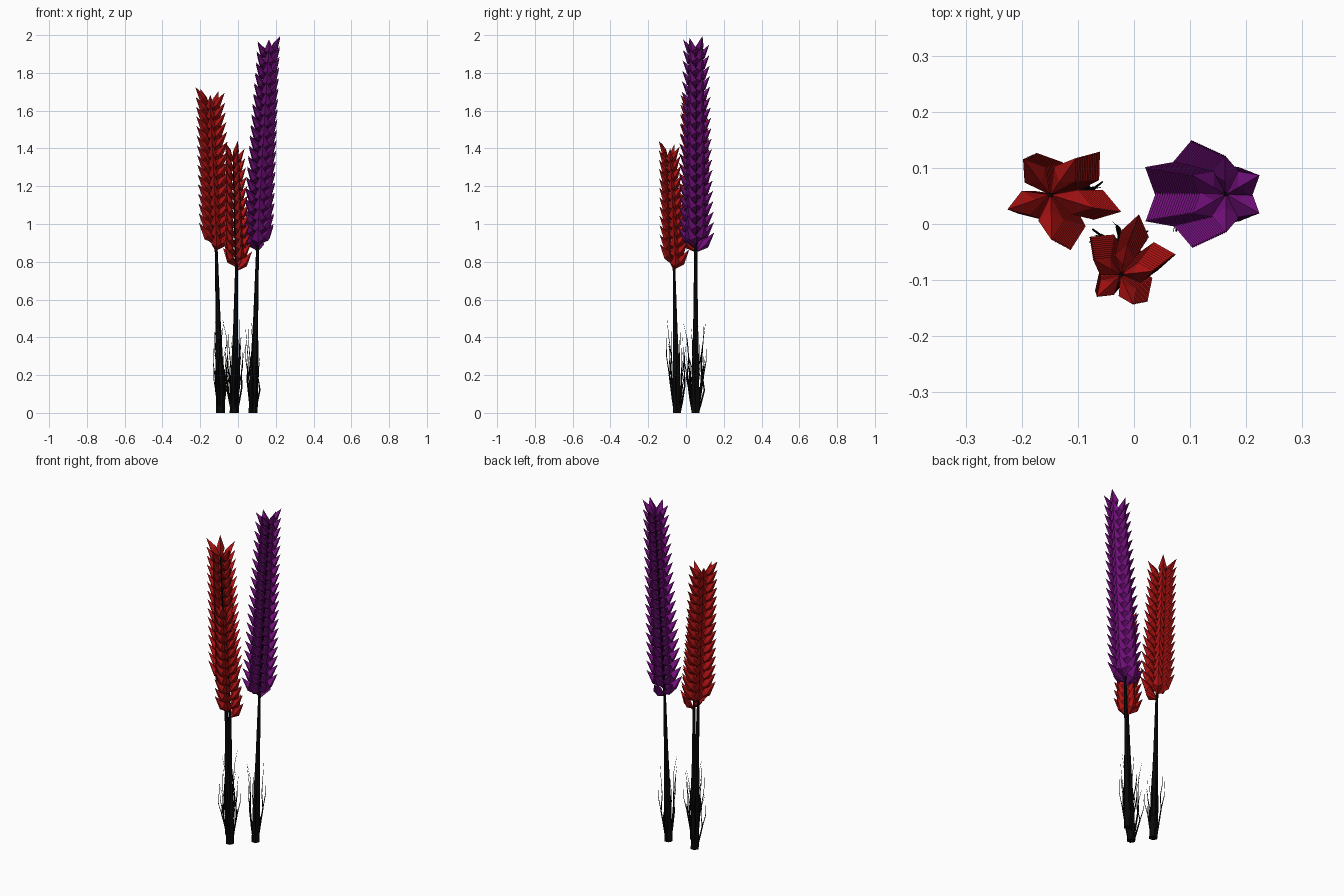
import bpy, bmesh, math, random
from mathutils import Vector

random.seed(4)
if "Cube" in bpy.data.objects:
    bpy.data.objects.remove(bpy.data.objects["Cube"])


def material(name, rgb):
    m = bpy.data.materials.new(name)
    m.use_nodes = True
    m.diffuse_color = (*rgb, 1)
    m.node_tree.nodes["Principled BSDF"].inputs["Base Color"].default_value = (*rgb, 1)
    return m


RED = material("deep red", (0.42, 0.006, 0.006))
PURPLE = material("purple", (0.17, 0.005, 0.2))
BLACK = material("black stem", (0.003, 0.003, 0.003))


def finish(name, bm, mat):
    bmesh.ops.recalc_face_normals(bm, faces=bm.faces)
    mesh = bpy.data.meshes.new(name)
    bm.to_mesh(mesh)
    bm.free()
    mesh.materials.append(mat)
    bpy.context.collection.objects.link(bpy.data.objects.new(name, mesh))


def tube(bm, points, radii, sides):
    """Tapered upright tube through the points."""
    rings = []
    for p, r in zip(points, radii):
        turn = [math.tau * k / sides for k in range(sides)]
        rings.append([bm.verts.new(p + Vector((r * math.cos(a), r * math.sin(a), 0))) for a in turn])
    for low, high in zip(rings, rings[1:]):
        for k in range(sides):
            j = (k + 1) % sides
            bm.faces.new((low[k], low[j], high[j], high[k]))
    bm.faces.new(rings[0])
    bm.faces.new(rings[-1])


def petal(bm, origin, angle, reach, height, width):
    """Pointed folded petal: keel below, ridge above, two wide corners."""
    out = Vector((math.cos(angle), math.sin(angle), 0))
    side = Vector((-out.y, out.x, 0))

    def vert(r, s, z):
        return bm.verts.new(origin + out * r * reach + side * s * width + Vector((0, 0, z * height)))

    base, tip = vert(0, 0, 0), vert(1, 0, 1)
    keel, ridge = vert(0.66, 0, 0.24), vert(0.34, 0, 0.6)
    left, right = vert(0.56, 1, 0.4), vert(0.56, -1, 0.4)
    for corner in (left, right):
        for spine in (keel, ridge):
            bm.faces.new((base, corner, spine))
            bm.faces.new((tip, corner, spine))


def plant(name, mat, foot, neck, top, count, tiers, start, reach, width, height, twigs):
    foot, neck, top = Vector(foot), Vector(neck), Vector(top)

    # stem: thick foot, thin through the flower spike
    bm = bmesh.new()
    path = [foot, foot.lerp(neck, 0.25), foot.lerp(neck, 0.6), neck, top]
    tube(bm, path, (0.024, 0.022, 0.013, 0.008, 0.004), 6)
    finish(name + "_stem", bm, BLACK)

    # spiral of petals that shrinks toward the top
    bm = bmesh.new()
    total = count * tiers
    for i in range(total):
        t = i / (total - 1)
        size = reach[0] + (reach[1] - reach[0]) * t
        petal(bm, neck.lerp(top, t), math.radians(start) + math.tau * i / count,
              size, height * (1.05 - 0.1 * t), width * size / reach[0])
    finish(name + "_petals", bm, mat)

    # dry twigs around the foot, some with a side shoot
    bm = bmesh.new()
    for k in range(twigs):
        a = math.tau * (k + random.uniform(-0.3, 0.3)) / twigs
        out = Vector((math.cos(a), math.sin(a), 0))
        tall = random.uniform(0.28, 0.5)
        spread = random.uniform(0.03, 0.055)
        pts = []
        for f, s in ((0, 0.25), (0.15, 0.5), (0.4, 0.85), (0.6, 0.75), (0.8, 0.85), (1, 1.1)):
            jitter = Vector((random.uniform(-1, 1), random.uniform(-1, 1), 0)) * 0.008 * f
            pts.append(foot + out * spread * s + jitter + Vector((0, 0, tall * f)))
        tube(bm, pts, (0.006, 0.005, 0.004, 0.0025, 0.0015, 0.0005), 4)
        if k % 2:
            tip = pts[2] + out * 0.02 + Vector((0, 0, tall * 0.4))
            bend = pts[2].lerp(tip, 0.5) + out * 0.008
            tube(bm, [pts[2], bend, tip], (0.003, 0.002, 0.0005), 4)
    finish(name + "_twigs", bm, BLACK)


plant("tall_spike", PURPLE, (0.08, 0.05, 0), (0.103, 0.053, 0.85), (0.165, 0.053, 1.9),
      6, 19, 90, (0.097, 0.068), 0.036, 0.1, 7)
plant("left_spike", RED, (-0.092, 0.05, 0), (-0.115, 0.05, 0.85), (-0.15, 0.052, 1.62),
      5, 15, -89, (0.097, 0.08), 0.028, 0.11, 8)
plant("front_spike", RED, (-0.02, -0.047, 0), (-0.008, -0.063, 0.75), (-0.024, -0.092, 1.345),
      5, 12, 6, (0.083, 0.057), 0.026, 0.1, 8)
